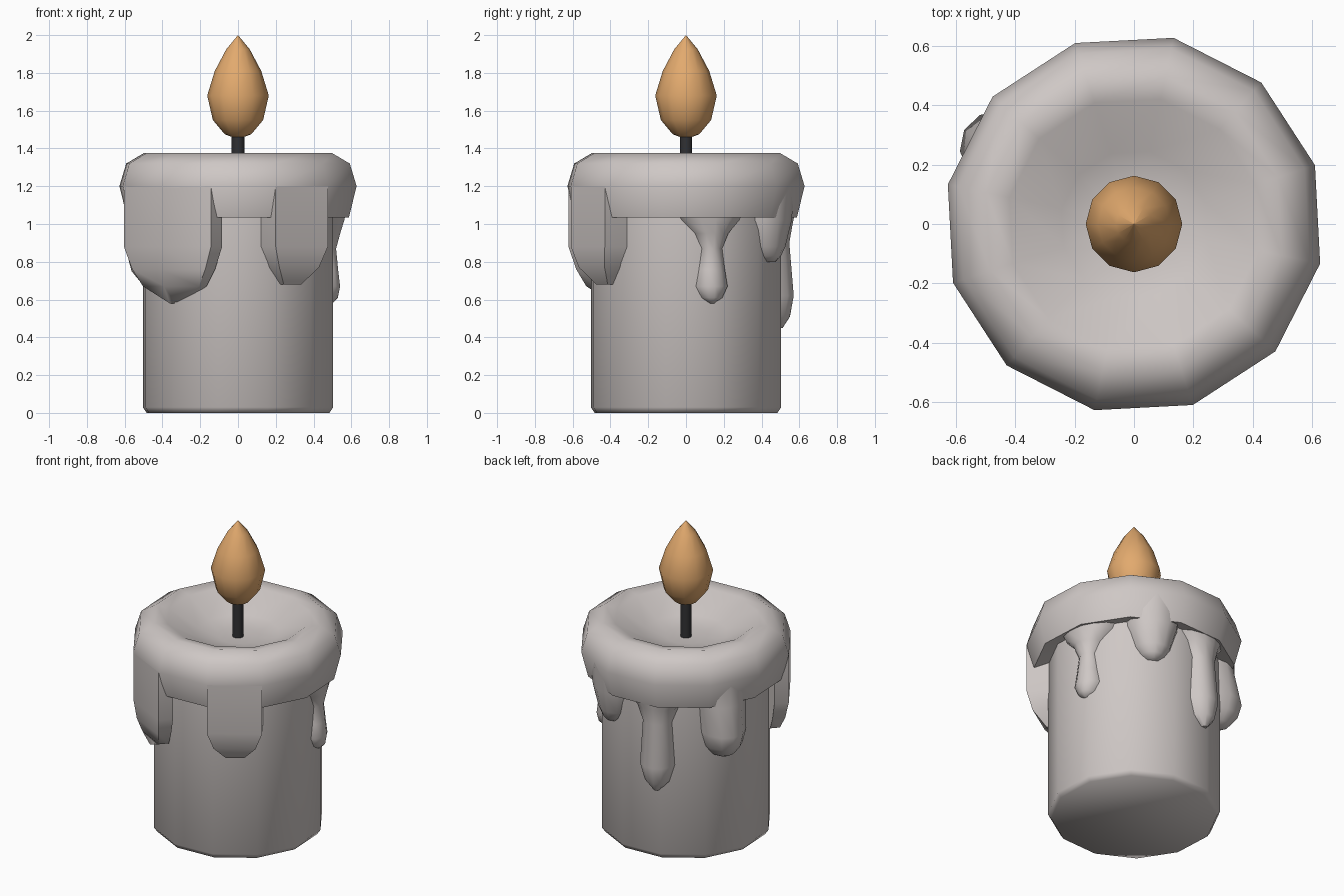
import bpy, bmesh, math
from mathutils import Vector

if "Cube" in bpy.data.objects:
    bpy.data.objects.remove(bpy.data.objects["Cube"])


def material(name, rgb):
    m = bpy.data.materials.new(name)
    m.diffuse_color = (*rgb, 1)
    m.use_nodes = True
    m.node_tree.nodes["Principled BSDF"].inputs["Base Color"].default_value = m.diffuse_color
    return m


WAX = material("warm grey wax", (0.62, 0.575, 0.56))
FLAME = material("flame orange", (0.76, 0.40, 0.155))
WICK = material("wick black", (0.03, 0.03, 0.033))


def finish(bm, name, mat, angle=50):
    bmesh.ops.remove_doubles(bm, verts=bm.verts, dist=1e-5)
    bmesh.ops.recalc_face_normals(bm, faces=bm.faces)
    me = bpy.data.meshes.new(name)
    bm.to_mesh(me)
    bm.free()
    me.materials.append(mat)
    ob = bpy.data.objects.new(name, me)
    bpy.context.collection.objects.link(ob)
    bpy.ops.object.select_all(action='DESELECT')
    ob.select_set(True)
    bpy.context.view_layer.objects.active = ob
    bpy.ops.object.shade_smooth_by_angle(angle=math.radians(angle))
    return ob


def skin(bm, rings, closed_ends=True):
    """Join closed vertex rings with quads and cap both ends."""
    for a, b in zip(rings, rings[1:]):
        n = len(a)
        for i in range(n):
            bm.faces.new((a[i], a[(i + 1) % n], b[(i + 1) % n], b[i]))
    if closed_ends:
        bm.faces.new(rings[0])
        bm.faces.new(rings[-1])


def lathe(name, profile, mat, sides=12, phase=18, capped=True, angle=50):
    bm = bmesh.new()
    rings = []
    for r, z in profile:
        ring = []
        for i in range(sides):
            a = math.radians(phase + 360 * i / sides)
            ring.append(bm.verts.new((r * math.cos(a), r * math.sin(a), z)))
        rings.append(ring)
    skin(bm, rings, capped)
    return finish(bm, name, mat, angle)


# cross-sections as (sideways, outward) factors
FLAT = [(-1, 0), (-1, 1), (1, 1), (1, 0)]
CREASED = [(-1, 0), (-1, 0.52), (0, 1), (1, 0.52), (1, 0)]
ROUND = [(-1, 0), (-0.9, 0.5), (-0.5, 0.88), (0, 1), (0.5, 0.88), (0.9, 0.5), (1, 0)]


def drip(name, direction, section, rows, inner=0.47, angle=50):
    """Wax run; rows are (height, half width, outward distance)."""
    a = math.radians(direction)
    out = Vector((math.cos(a), math.sin(a), 0))
    side = Vector((-math.sin(a), math.cos(a), 0))
    bm = bmesh.new()
    rings = []
    for z, w, r in rows:
        rings.append([bm.verts.new(side * (w * s) + out * (inner + (r - inner) * d)
                                   + Vector((0, 0, z))) for s, d in section])
    skin(bm, rings)
    return finish(bm, name, WAX, angle)


# candle body with a small bottom chamfer
lathe("candle_body", [(0.495, 0), (0.515, 0.03), (0.515, 1.1)], WAX, angle=75)

# thick melted rim with a dished top
lathe("melted_rim", [(0.49, 1.06), (0.6, 1.035), (0.642, 1.2), (0.605, 1.32),
                     (0.51, 1.375), (0.43, 1.36), (0.25, 1.26), (0.12, 1.24),
                     (0.0001, 1.238)], WAX, capped=False, angle=65)

# flat-sided drips at the front
drip("front_left_drip", -132, CREASED,
     [(1.2, 0.31, 0.64), (0.88, 0.31, 0.64), (0.76, 0.26, 0.62),
      (0.67, 0.2, 0.585), (0.58, 0.01, 0.54)])
drip("front_right_drip", -57, FLAT,
     [(1.2, 0.165, 0.62), (0.88, 0.165, 0.62), (0.77, 0.125, 0.595), (0.68, 0.055, 0.53)])

# short drip, back right
drip("back_right_drip", 63, ROUND,
     [(1.2, 0.17, 0.62), (1.02, 0.155, 0.605), (0.88, 0.11, 0.575), (0.83, 0.075, 0.555),
      (0.8, 0.035, 0.53)])

# bulging drip on the left
drip("left_drip", 151, ROUND,
     [(1.2, 0.19, 0.61), (1.02, 0.15, 0.61), (0.84, 0.14, 0.655),
      (0.75, 0.12, 0.63), (0.69, 0.075, 0.58), (0.67, 0.04, 0.54)])

# long thin drips with a narrow neck
drip("long_back_drip", 105, ROUND,
     [(1.08, 0.2, 0.59), (1.0, 0.13, 0.58), (0.9, 0.095, 0.565), (0.62, 0.11, 0.59),
      (0.51, 0.08, 0.57), (0.45, 0.025, 0.53)])
drip("right_drip", 16, ROUND,
     [(1.08, 0.19, 0.585), (1.02, 0.16, 0.575), (0.95, 0.095, 0.56), (0.87, 0.06, 0.54),
      (0.76, 0.075, 0.55), (0.67, 0.09, 0.56), (0.61, 0.06, 0.55), (0.58, 0.02, 0.52)])

# wick and flame
lathe("wick", [(0.034, 1.2), (0.034, 1.5)], WICK, sides=10, phase=0)
lathe("flame", [(0.03, 1.46), (0.07, 1.475), (0.133, 1.55), (0.163, 1.68),
                (0.123, 1.81), (0.062, 1.925), (0.0001, 2.0)], FLAME, phase=0)
